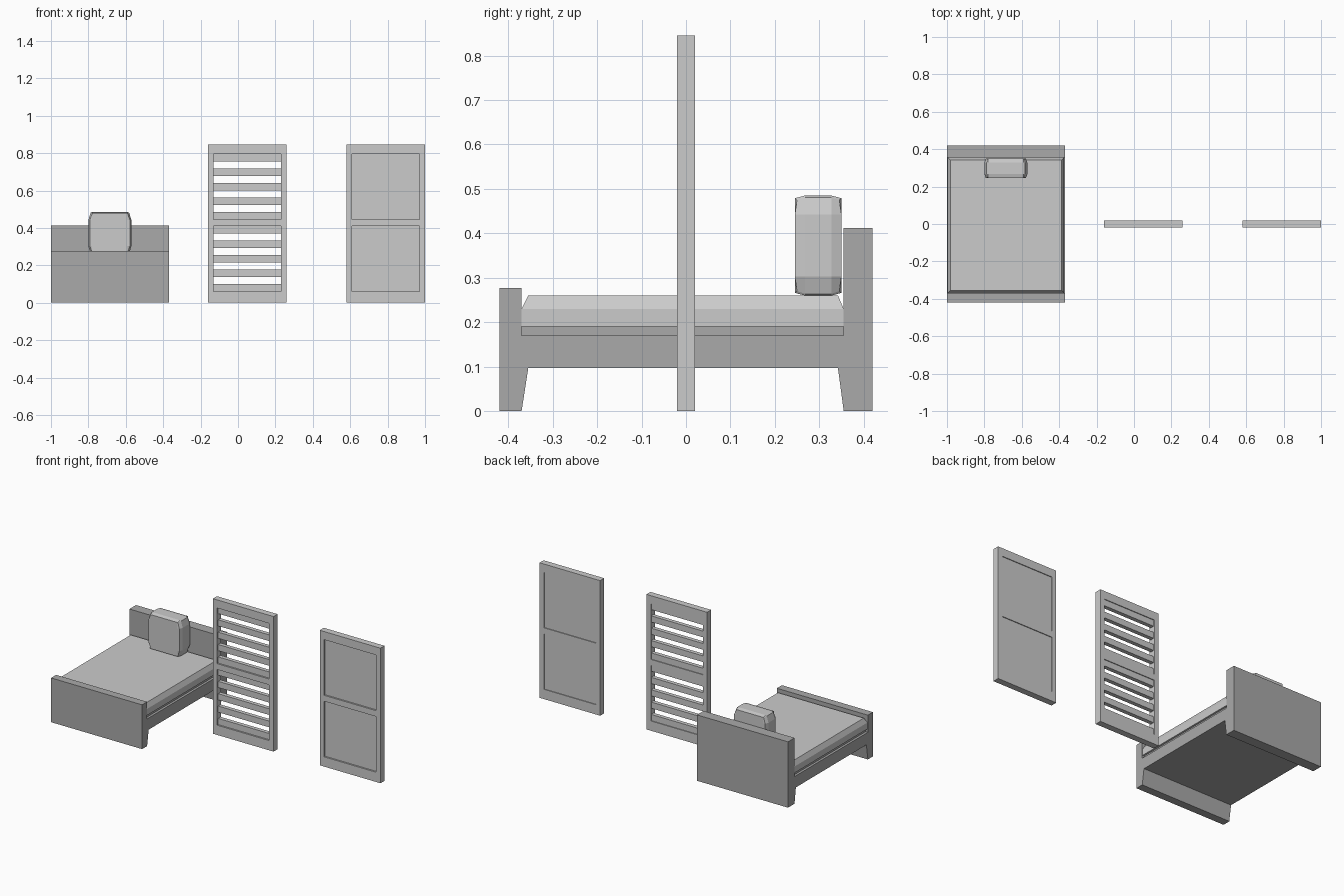
import bpy, bmesh

if "Cube" in bpy.data.objects:
    bpy.data.objects.remove(bpy.data.objects["Cube"])

wood = bpy.data.materials.new("dark_wood")
wood.diffuse_color = (0.4, 0.4, 0.4, 1)
wood.use_nodes = True
wood.node_tree.nodes["Principled BSDF"].inputs["Base Color"].default_value = wood.diffuse_color


def finish(name, bm, mat=None):
    bmesh.ops.recalc_face_normals(bm, faces=bm.faces[:])
    mesh = bpy.data.meshes.new(name)
    bm.to_mesh(mesh)
    bm.free()
    obj = bpy.data.objects.new(name, mesh)
    bpy.context.collection.objects.link(obj)
    if mat:
        mesh.materials.append(mat)
    return obj


def box(name, x, y, z, mat=None):
    bm = bmesh.new()
    bmesh.ops.create_cube(bm, size=1)
    for v in bm.verts:
        v.co = [lo + (c + 0.5) * (hi - lo) for c, (lo, hi) in zip(v.co, (x, y, z))]
    return finish(name, bm, mat)


# Bed frame: side profile (y, z) with tapered legs, extruded across the width
BED_X, HALF = -0.685, 0.315
profile = [(-.42, 0), (-.37, 0), (-.355, .097), (.342, .097), (.355, 0), (.42, 0),
           (.42, .412), (.355, .412), (.355, .17), (-.37, .17), (-.37, .277), (-.42, .277)]
bm = bmesh.new()
face = bm.faces.new([bm.verts.new((BED_X - HALF, y, z)) for y, z in profile])
side = bmesh.ops.extrude_face_region(bm, geom=[face])
bmesh.ops.translate(bm, vec=(2 * HALF, 0, 0),
                    verts=[g for g in side["geom"] if isinstance(g, bmesh.types.BMVert)])
finish("bed_frame", bm, wood)

# Slat base between frame and mattress
box("bed_base", (BED_X - .3, BED_X + .3), (-.37, .355), (.17, .19), wood)

# Mattress: straight sides, sloped upper edge
bm = bmesh.new()
rings = [[bm.verts.new((BED_X + sx * hx, y1 if sy > 0 else y0, z))
          for sx, sy in ((-1, -1), (1, -1), (1, 1), (-1, 1))]
         for hx, y0, y1, z in ((.312, -.37, .355, .19), (.312, -.37, .355, .23),
                               (.297, -.355, .342, .26))]
for a, b in zip(rings, rings[1:]):
    for i in range(4):
        j = (i + 1) % 4
        bm.faces.new((a[i], a[j], b[j], b[i]))
bm.faces.new(rings[0])
bm.faces.new(rings[-1])
finish("mattress", bm)

# Pillow: subdivided cube, edges pulled out to the sides and corners pinched
bm = bmesh.new()
bmesh.ops.create_cube(bm, size=2)
bmesh.ops.subdivide_edges(bm, edges=bm.edges[:], cuts=2, use_grid_fill=True)
for v in bm.verts:
    s = [1 if c > 0 else -1 for c in v.co]
    ex, ey, ez = [abs(c) > 0.9 for c in v.co]
    x = (.115 if ex else .095) - (.012 if ex and ez else 0) - (.008 if ex and ey else 0)
    y = (.0525 if ey else .03) - (.005 if ey and ex and ez else 0)
    z = (.1125 if ez else .07) - (.006 if ez and ey else 0) - (.004 if ez and ex else 0)
    v.co = (BED_X + s[0] * x, .2975 + s[1] * y, .3725 + s[2] * z)
finish("pillow", bm)

# Doors: a frame with two openings, made from a grid of cells
XS = [0, .03, .39, .42]
ZS = [0, .061, .409, .446, .794, .845]


def door_frame(name, x0):
    bm = bmesh.new()
    grid = [[bm.verts.new((x0 + x, 0, z)) for z in ZS] for x in XS]
    for i in range(3):
        for k in range(5):
            if not (i == 1 and k in (1, 3)):
                bm.faces.new((grid[i][k], grid[i + 1][k],
                              grid[i + 1][k + 1], grid[i][k + 1]))
    obj = finish(name, bm)
    solid = obj.modifiers.new("thickness", "SOLIDIFY")
    solid.thickness = 0.04
    solid.offset = 0


OPENINGS = {"lower": (ZS[1], ZS[2]), "upper": (ZS[3], ZS[4])}
INSET = (-.01, .015)

# Slatted door: five slats with equal gaps in each opening
door_frame("slatted_door_frame", -.16)
for label, (z0, z1) in OPENINGS.items():
    step = (z1 - z0) / 9
    for n in range(0, 9, 2):
        box(f"{label}_slat_{n // 2 + 1}", (-.13, .23), INSET,
            (z0 + n * step, z0 + (n + 1) * step))

# Panelled door: a recessed panel in each opening
door_frame("panelled_door_frame", .58)
for label, span in OPENINGS.items():
    box(f"{label}_door_panel", (.61, .97), INSET, span)
